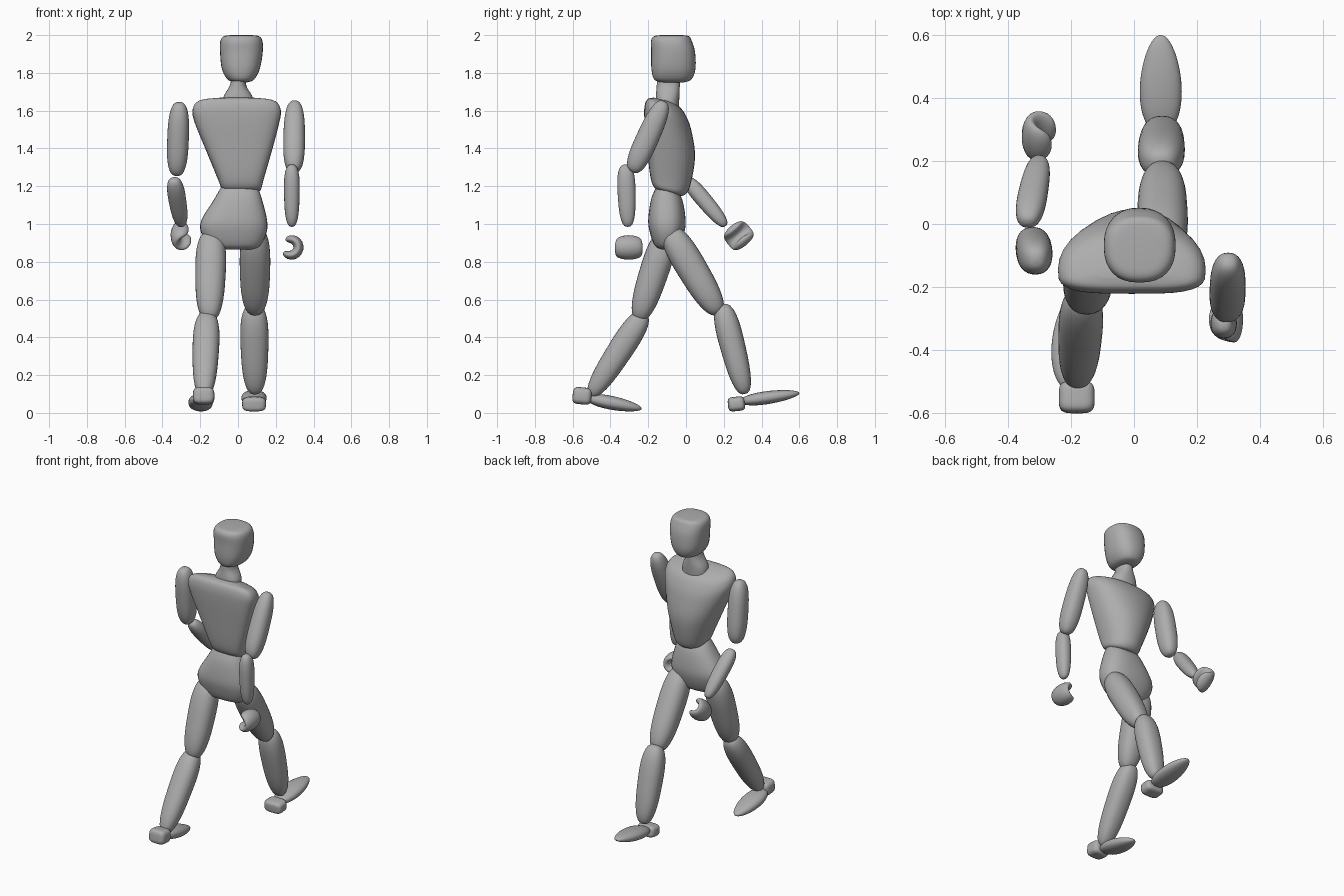
import bpy, bmesh
from math import sin, cos, pi, radians, copysign
from mathutils import Vector, Matrix

cube = bpy.data.objects.get("Cube")
if cube:
    bpy.data.objects.remove(cube)

grey = bpy.data.materials.new("plain grey")
grey.use_nodes = True
tone = (0.42, 0.42, 0.42, 1)
grey.diffuse_color = tone
grey.node_tree.nodes["Principled BSDF"].inputs["Base Color"].default_value = tone

SIDES = 32


def spow(v, e):
    return copysign(abs(v) ** e, v)


def outline(power):
    """Unit superellipse; power 2 is a circle, higher is boxier."""
    for i in range(SIDES):
        a = 2 * pi * i / SIDES
        yield spow(cos(a), 2 / power), spow(sin(a), 2 / power)


def skin(name, rings):
    """Join rings of points into one closed smooth surface."""
    bm = bmesh.new()
    loops = [[bm.verts.new(p) for p in ring] for ring in rings]
    for a, b in zip(loops, loops[1:]):
        for i in range(SIDES):
            j = (i + 1) % SIDES
            bm.faces.new((a[i], a[j], b[j], b[i]))
    bm.faces.new(loops[0])
    bm.faces.new(loops[-1])
    bmesh.ops.recalc_face_normals(bm, faces=bm.faces)
    mesh = bpy.data.meshes.new(name)
    bm.to_mesh(mesh)
    bm.free()
    mesh.materials.append(grey)
    obj = bpy.data.objects.new(name, mesh)
    bpy.context.collection.objects.link(obj)
    bpy.ops.object.select_all(action='DESELECT')
    obj.select_set(True)
    bpy.context.view_layer.objects.active = obj
    bpy.ops.object.shade_smooth_by_angle(angle=radians(50))


def swell(t, p):
    """Rounded end-to-end radius profile."""
    return max(0.02, (1 - abs(2 * t - 1) ** p) ** (1 / p))


def steps(n=24):
    return [(1 - cos(pi * i / n)) / 2 for i in range(n + 1)]


def limb(name, start, end, wide, deep, taper=0.0, p=2.8, power=2.3):
    """Rounded limb between two end points."""
    a, b = Vector(start), Vector(end)
    d = (b - a).normalized()
    x = Vector((1, 0, 0))
    side = (x - d * x.dot(d)).normalized()
    up = d.cross(side)
    rings = []
    for t in steps():
        r = swell(t, p) * (1 - taper * (2 * t - 1))
        rings.append([a.lerp(b, t) + side * (u * wide * r) + up * (v * deep * r)
                      for u, v in outline(power)])
    skin(name, rings)


def loft(name, sections, power=2.3, back_power=2.3, slope=0.0):
    """Sections: centre x, y, z, half width, depth to +y, depth to -y."""
    pts = [Vector(s) for s in sections]
    pts = [pts[0]] + pts + [pts[-1]]
    dense = []
    for p0, p1, p2, p3 in zip(pts, pts[1:], pts[2:], pts[3:]):
        for k in range(5):
            t = k / 5
            dense.append(0.5 * (2 * p1 + (p2 - p0) * t
                                + (2 * p0 - 5 * p1 + 4 * p2 - p3) * t * t
                                + (3 * p1 - p0 - 3 * p2 + p3) * t ** 3))
    dense.append(pts[-1])
    rings = []
    for x, y, z, w, f, b in dense:
        ring = []
        for (u, v), (bu, bv) in zip(outline(power), outline(back_power)):
            dx, dy = (u * w, v * f) if v >= 0 else (bu * w, bv * b)
            ring.append((x + dx, y + dy, z + slope * dy))
        rings.append(ring)
    skin(name, rings)


def hand(name, centre, mirror, pitch):
    """Cupped mitten curling round to a thumb."""
    m = (Matrix.Translation(centre) @ Matrix.Rotation(radians(pitch), 4, 'X')
         @ Matrix.Diagonal((mirror, 1, 1, 1)))
    rings = []
    for t in steps():
        a = radians(125 - 270 * t)
        out = Vector((cos(a), 0, sin(a)))
        r = swell(t, 2.5)
        rings.append([m @ (out * (0.042 + u * 0.027 * r) + Vector((0, v * 0.073 * r, 0)))
                      for u, v in outline(2)])
    skin(name, rings)


# Head, neck and body
loft("head", [(0.015, -0.07, 1.75, 0.035, 0.06, 0.06),
              (0.015, -0.07, 1.765, 0.07, 0.098, 0.098),
              (0.015, -0.068, 1.82, 0.1, 0.118, 0.115),
              (0.018, -0.066, 1.91, 0.113, 0.114, 0.118),
              (0.018, -0.07, 1.97, 0.111, 0.1, 0.115),
              (0.018, -0.072, 1.995, 0.09, 0.085, 0.095),
              (0.018, -0.075, 2.0, 0.045, 0.045, 0.05)], 2.4, 2.4)
loft("neck", [(0, -0.1, 1.6, 0.085, 0.06, 0.06),
              (0, -0.1, 1.67, 0.078, 0.065, 0.06),
              (0, -0.095, 1.73, 0.045, 0.062, 0.06),
              (0.005, -0.095, 1.79, 0.035, 0.062, 0.06)])
loft("chest", [(0.018, -0.1, 1.165, 0.055, 0.06, 0.04),
               (0.018, -0.105, 1.18, 0.1, 0.1, 0.065),
               (0.015, -0.115, 1.24, 0.122, 0.138, 0.075),
               (0.005, -0.13, 1.4, 0.178, 0.178, 0.078),
               (-0.005, -0.14, 1.53, 0.222, 0.17, 0.08),
               (-0.007, -0.145, 1.6, 0.234, 0.15, 0.075),
               (-0.007, -0.145, 1.645, 0.205, 0.115, 0.06),
               (-0.005, -0.14, 1.662, 0.12, 0.06, 0.03)],
     2.1, 3.5, -0.25)
loft("pelvis", [(-0.015, -0.1, 0.865, 0.09, 0.04, 0.03),
                (-0.017, -0.1, 0.885, 0.135, 0.065, 0.065),
                (-0.022, -0.1, 0.95, 0.172, 0.09, 0.09),
                (-0.02, -0.1, 1.02, 0.174, 0.098, 0.1),
                (0, -0.105, 1.13, 0.127, 0.085, 0.08),
                (0.008, -0.11, 1.2, 0.095, 0.05, 0.045)], 2.4, 2.6)

# Arms
limb("left_upper_arm", (0.3, -0.115, 1.65), (0.295, -0.285, 1.275), 0.057, 0.06, -0.05)
limb("left_forearm", (0.285, -0.32, 1.315), (0.285, -0.308, 0.985), 0.041, 0.047, 0.1)
limb("right_upper_arm", (-0.31, -0.115, 1.645), (-0.325, -0.055, 1.255), 0.057, 0.064)
limb("right_forearm", (-0.34, 0.0, 1.24), (-0.298, 0.21, 0.99), 0.046, 0.042, 0.1)
hand("left_hand", (0.278, -0.303, 0.877), 1, 0)
hand("right_hand", (-0.288, 0.278, 0.94), -1, 40)

# Legs
limb("left_thigh", (0.09, -0.095, 0.975), (0.09, 0.175, 0.525), 0.08, 0.08, 0.08)
limb("left_shin", (0.085, 0.19, 0.575), (0.09, 0.312, 0.1), 0.073, 0.066, 0.12)
limb("right_thigh", (-0.14, -0.1, 0.96), (-0.152, -0.252, 0.49), 0.08, 0.076, 0.1)
limb("right_shin", (-0.163, -0.22, 0.53), (-0.18, -0.505, 0.09), 0.069, 0.066, 0.12)

# Feet and heels
limb("left_foot", (0.085, 0.285, 0.06), (0.085, 0.6, 0.105), 0.066, 0.034, 0.15, 2)
limb("right_foot", (-0.2, -0.53, 0.08), (-0.195, -0.235, 0.022), 0.064, 0.036, 0.15, 2)
limb("left_heel", (0.085, 0.222, 0.043), (0.085, 0.312, 0.052), 0.063, 0.038, 0, 4, 3.5)
limb("right_heel", (-0.182, -0.6, 0.095), (-0.182, -0.5, 0.085), 0.057, 0.045, 0, 4, 3.5)
